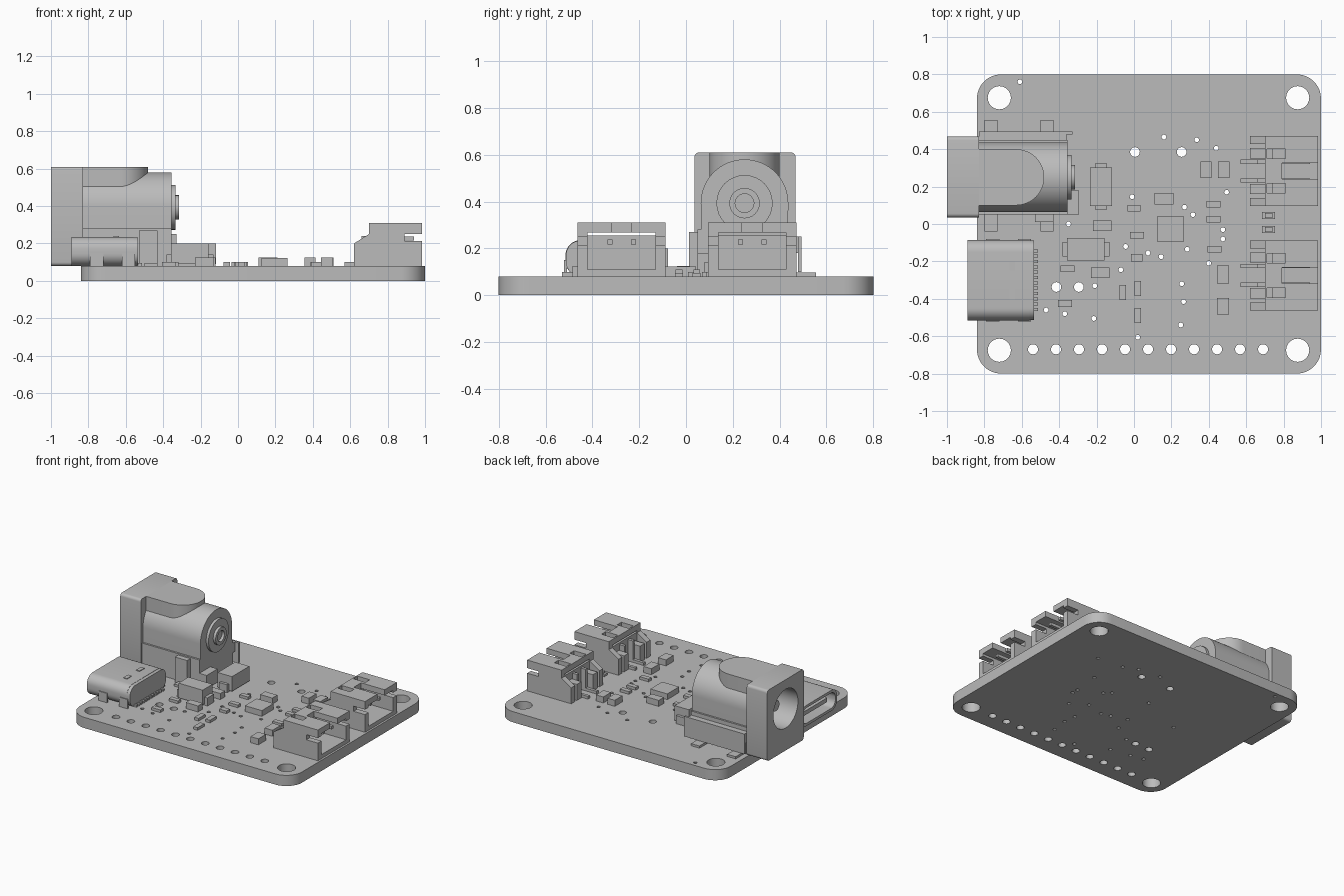
import bpy, bmesh
from math import sin, cos, pi, radians
from mathutils import Vector

cube = bpy.data.objects.get("Cube")
if cube:
    bpy.data.objects.remove(cube, do_unlink=True)

grey = bpy.data.materials.new("plain_grey")
grey.use_nodes = True
tone = (0.5, 0.5, 0.5, 1)
grey.diffuse_color = tone
grey.node_tree.nodes["Principled BSDF"].inputs["Base Color"].default_value = tone
parts = []


def finish(name, bm):
    bmesh.ops.recalc_face_normals(bm, faces=bm.faces)
    mesh = bpy.data.meshes.new(name)
    bm.to_mesh(mesh)
    bm.free()
    mesh.materials.clear()
    mesh.materials.append(grey)
    for face in mesh.polygons:
        face.material_index = 0
    obj = bpy.data.objects.new(name, mesh)
    bpy.context.collection.objects.link(obj)
    parts.append(obj)
    return obj


def boxes(name, spans):
    """One object made of boxes, each given as x, y and z spans."""
    bm = bmesh.new()
    for span in spans:
        verts = bmesh.ops.create_cube(bm, size=1)["verts"]
        for v in verts:
            v.co = Vector([(lo + hi) / 2 + c * (hi - lo) for c, (lo, hi) in zip(v.co, span)])
    return finish(name, bm)


def arc(x, y, r, start=0, end=360, n=24):
    full = end - start == 360
    count = n if full else n + 1
    angles = [radians(start + (end - start) * i / n) for i in range(count)]
    return [(x + r * cos(a), y + r * sin(a)) for a in angles]


def rounded(x0, x1, y0, y1, r, n=8):
    corners = [(x1 - r, y1 - r), (x0 + r, y1 - r), (x0 + r, y0 + r), (x1 - r, y0 + r)]
    return [p for i, (x, y) in enumerate(corners)
            for p in arc(x, y, r, 90 * i, 90 * i + 90, n)]


def rect(x0, x1, y0, y1):
    return [(x0, y0), (x1, y0), (x1, y1), (x0, y1)]


def prism(name, lo, hi, axis, *outlines):
    """Extrude an outline, with holes, along an axis."""
    curve = bpy.data.curves.new(name, "CURVE")
    curve.dimensions = "2D"
    curve.fill_mode = "BOTH"
    curve.extrude = (hi - lo) / 2
    for outline in outlines:
        spline = curve.splines.new("POLY")
        spline.points.add(len(outline) - 1)
        for point, (u, v) in zip(spline.points, outline):
            point.co = (u, v, 0, 1)
        spline.use_cyclic_u = True
    temp = bpy.data.objects.new(name + "_outline", curve)
    bpy.context.collection.objects.link(temp)
    graph = bpy.context.evaluated_depsgraph_get()
    mesh = bpy.data.meshes.new_from_object(temp.evaluated_get(graph))
    bm = bmesh.new()
    bm.from_mesh(mesh)
    bpy.data.objects.remove(temp, do_unlink=True)
    bpy.data.curves.remove(curve)
    bpy.data.meshes.remove(mesh)
    bmesh.ops.remove_doubles(bm, verts=bm.verts, dist=1e-5)
    for vert in bm.verts:
        u, v, w = vert.co
        w += (lo + hi) / 2
        vert.co = {"x": (w, u, v), "y": (u, w, v), "z": (u, v, w)}[axis]
    return finish(name, bm)


# Circuit board with mounting, header, pin and via holes
TOP = .08
vias = [(-.61, .76), (.16, .465), (.335, .45), (.44, .405), (.645, .39), (-.01, .145),
        (.495, .17), (.27, .09), (.315, .05), (-.35, 0), (.475, -.03), (.475, -.08),
        (-.045, -.12), (.285, -.135), (.075, -.155), (.145, -.175), (.4, -.21),
        (-.07, -.245), (.255, -.32), (-.21, -.33), (.265, -.415), (-.47, -.46),
        (-.37, -.48), (-.215, -.505), (.25, -.54), (.02, -.605)]
holes = [arc(x, y, .062) for x in (-.72, .875) for y in (-.675, .675)]
holes += [arc(-.54 + .123 * i, -.67, .027, n=16) for i in range(11)]
holes += [arc(x, y, .026, n=16) for x, y in
          [(.005, .385), (.255, .385), (-.415, -.337), (-.295, -.337)]]
holes += [arc(x, y, .013, n=10) for x, y in vias]
prism("circuit_board", 0, TOP, "z", rounded(-.84, 1, -.8, .8, .13), *holes)

# Barrel power jack
JY, JZ = .25, .393
prism("jack_front_block", -1, -.83, "x", rounded(.036, .468, TOP, .61, .02, 4),
      arc(JY, JZ, .145, n=40))
prism("jack_barrel", -.83, -.42, "x",
      [(.435, .09)] + arc(JY, JZ, .187, 0, 180, 32) + [(.065, .09)], arc(JY, JZ, .11, n=32))
prism("jack_barrel_end", -.42, -.355, "x",
      [(.435, .09)] + arc(JY, JZ, .187, 0, 180, 32) + [(.065, .09)])
prism("jack_top_tongue", .503, .61, "z", [(-.83, .1)] + arc(-.63, JY, .15, -90, 90) + [(-.83, .4)])
prism("jack_end_disc", -.355, -.335, "x", arc(JY, JZ, .12, n=32))
prism("jack_rivet", -.335, -.315, "x", arc(JY, JZ, .065), arc(JY, JZ, .04))
prism("jack_centre_pin", -.92, -.42, "x", arc(JY, JZ, .04))
boxes("jack_lower_housing", [((-.83, -.355), (.05, .45), (TOP, .28))])
boxes("jack_contacts", [((-.83, -.33), (.478, .494), (.1, .25)),
                        ((-.83, -.36), (.45, .48), (.18, .25)),
                        ((-.53, -.43), (.012, .05), (TOP, .27)),
                        ((-.36, -.295), (.05, .18), (TOP, .18))])
boxes("jack_solder_tabs", [((x, x + .07), span, (TOP, .096))
                           for x in (-.8, -.5) for span in ((-.04, .06), (.44, .555))])

# Reversible data socket
prism("data_socket_shell", -.89, -.56, "x", rounded(-.515, -.085, TOP, .235, .065),
      rounded(-.495, -.105, .1, .215, .05))
prism("data_socket_back", -.6, -.535, "x", rounded(-.513, -.087, TOP, .233, .063))
boxes("data_socket_tongue", [((-.86, -.58), (-.44, -.16), (.142, .173))])
boxes("data_socket_pins", [((-.54, -.513), (y, y + .016), (TOP, .095))
                           for y in [-.465 + .0285 * i for i in range(12)]])
boxes("data_socket_latches", [((-.665, -.635), (y, y + .055), (.23, .24))
                              for y in (-.405, -.255)])
boxes("data_socket_legs", [((x, x + .07), (y, y + .012), (.06, .15))
                           for x in (-.79, -.62) for y in (-.521, -.091)])

# Two side-entry wire connectors on the right edge
for label, cy in (("front", -.275), ("back", .283)):
    name = label + "_connector_"
    edge, half = .188, .145
    # Top plate with a key notch and two windows
    prism(name + "top", .268, .31, "z",
          [(.7, cy - edge), (.985, cy - edge), (.985, cy - .043), (.79, cy - .043),
           (.79, cy + .043), (.985, cy + .043), (.985, cy + edge), (.7, cy + edge)],
          *[rect(.71, .81, cy + s - .025, cy + s + .025) for s in (-.092, .092)])
    # Slotted side walls with sloping rear wings
    for side, y0 in (("right", cy - edge), ("left", cy + half)):
        prism(name + side + "_wall", y0, y0 + edge - half, "y",
              [(.62, TOP), (.985, TOP), (.985, .212), (.89, .212), (.89, .25), (.985, .25),
               (.985, .309), (.7, .309), (.7, .25), (.62, .2)])
    boxes(name + "floor_and_back", [((.7, .985), (cy - half, cy + half), (TOP, .11)),
                                    ((.7, .74), (cy - half, cy + half), (TOP, .255))])
    boxes(name + "rear_ribs", [((.62, .71), (cy + s - .027, cy + s + .027), (TOP, .2))
                               for s in (-.095, .095)])
    pins = []
    for s in (-.05, .05):
        span = (cy + s - .011, cy + s + .011)
        pins += [((.57, .7), span, (TOP, .1)), ((.66, .7), span, (TOP, .24)),
                 ((.7, .94), span, (.216, .238))]
    boxes(name + "pins", pins)

# Two diodes with end leads
for name, x, y, w, d, lw, ld in (("rear_diode", -.177, .2, .118, .205, .065, .245),
                                 ("front_diode", -.257, -.135, .2, .118, .25, .075)):
    boxes(name, [((x - w / 2, x + w / 2), (y - d / 2, y + d / 2), (.09, .2)),
                 ((x - lw / 2, x + lw / 2), (y - ld / 2, y + ld / 2), (TOP, .14))])

# Main chip and small surface parts
boxes("main_chip", [((.125, .265), (-.097, .043), (TOP, .123))])
small = [(.385, .29, .06, .09), (.48, .29, .06, .09), (.16, .135, .1, .06), (0, .085, .07, .035),
         (.425, .105, .075, .035), (.425, .025, .075, .035), (-.17, -.01, .1, .055),
         (.015, -.06, .075, .035), (.43, -.135, .075, .035), (.475, -.27, .065, .095),
         (.475, -.44, .065, .09), (-.355, -.24, .075, .035), (-.18, -.26, .1, .055),
         (.02, -.345, .035, .08), (-.06, -.365, .035, .08), (.02, -.49, .035, .08),
         (-.37, -.425, .075, .035), (.015, -.18, .06, .04)]
boxes("chip_resistors_and_capacitors",
      [((x - w / 2, x + w / 2), (y - d / 2, y + d / 2), (TOP, .125 if w * d > .005 else .1))
       for x, y, w, d in small])

# Indicator lamps between the connectors
lamps = []
for y in (.045, -.03):
    lamps += [((.685, .755), (y - .018, y + .018), (TOP, .095)),
              ((.7, .74), (y - .014, y + .014), (.09, .11))]
boxes("indicator_lamps", lamps)

# Smooth curved walls, keep edges crisp
for obj in bpy.context.view_layer.objects:
    obj.select_set(obj in parts)
bpy.context.view_layer.objects.active = parts[0]
bpy.ops.object.shade_smooth_by_angle(angle=radians(30))
